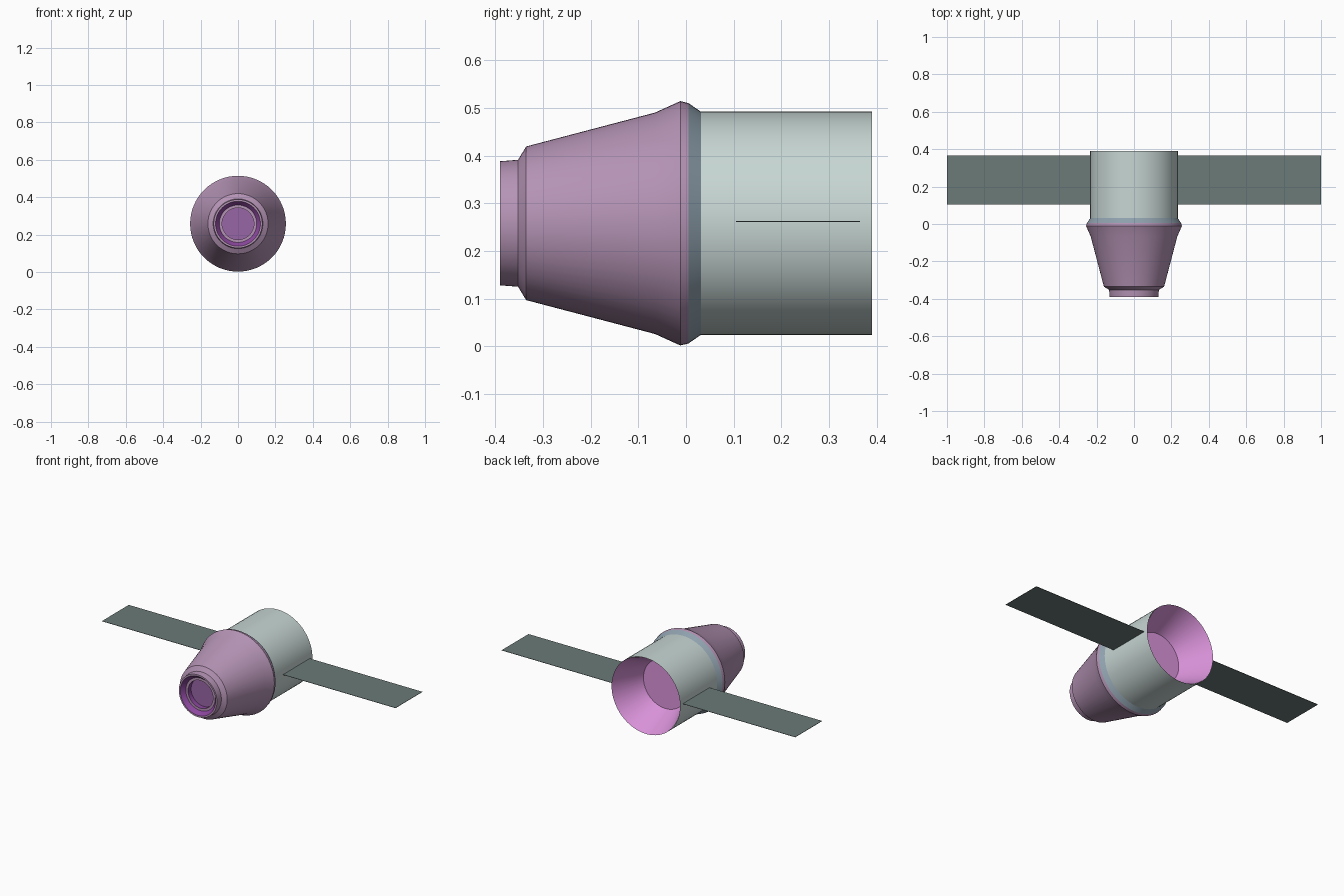
import bpy, bmesh, math

if "Cube" in bpy.data.objects:
    bpy.data.objects.remove(bpy.data.objects["Cube"])

CZ = 0.258      # height of the body axis
N = 64

def mat(name, r, g, b):
    m = bpy.data.materials.new(name)
    lin = [c / 12.92 if c <= 0.04045 else ((c + 0.055) / 1.055) ** 2.4 for c in (r, g, b)]
    m.diffuse_color = (*lin, 1)
    m.use_nodes = True
    m.node_tree.nodes["Principled BSDF"].inputs["Base Color"].default_value = m.diffuse_color
    return m

mauve = mat("mauve", 0.71, 0.58, 0.71)
purple = mat("purple", 0.60, 0.40, 0.65)
violet = mat("violet", 0.55, 0.28, 0.62)
pink = mat("pink", 0.86, 0.58, 0.86)
blue = mat("blue grey", 0.56, 0.63, 0.68)
pale = mat("pale grey green", 0.78, 0.84, 0.83)
slate = mat("slate", 0.42, 0.48, 0.47)

def lathe(name, profile, mats):
    """Spin (y, radius) points about the y axis; mats gives one material per band."""
    bm = bmesh.new()
    rings = []
    for y, r in profile:
        if r == 0:
            rings.append([bm.verts.new((0, y, CZ))] * N)
        else:
            rings.append([bm.verts.new((r * math.cos(2 * math.pi * i / N), y,
                          CZ + r * math.sin(2 * math.pi * i / N))) for i in range(N)])
    used = list(dict.fromkeys(mats))
    for k in range(len(rings) - 1):
        a, b = rings[k], rings[k + 1]
        for i in range(N):
            j = (i + 1) % N
            f = bm.faces.new(list(dict.fromkeys((a[i], b[i], b[j], a[j]))))
            f.material_index = used.index(mats[k])
    me = bpy.data.meshes.new(name)
    bm.normal_update()
    bm.to_mesh(me)
    bm.free()
    for m in used:
        me.materials.append(m)
    ob = bpy.data.objects.new(name, me)
    bpy.context.collection.objects.link(ob)
    bpy.context.view_layer.objects.active = ob
    ob.select_set(True)
    bpy.ops.object.shade_smooth_by_angle(angle=math.radians(25))
    ob.select_set(False)
    return ob

# Conical cabin with the flared shoulder
lathe("cabin", [(-0.352, 0.133), (-0.335, 0.161), (-0.065, 0.232), (-0.012, 0.256), (0.005, 0.252)],
      [mauve] * 4)
# Docking collar and recessed hatch
lathe("docking_collar", [(-0.335, 0.0), (-0.335, 0.085), (-0.365, 0.085), (-0.365, 0.10), (-0.39, 0.12),
                         (-0.39, 0.130), (-0.352, 0.133)],
      [purple, violet, mauve, violet, mauve, mauve])
# Joint band and cylindrical trunk
lathe("joint_band", [(0.005, 0.252), (0.031, 0.234)], [blue])
lathe("trunk", [(0.031, 0.234), (0.39, 0.234)], [pale])
# Trunk lining
lathe("trunk_lining", [(0.39, 0.233), (0.2, 0.15), (0.2, 0)], [pink] * 2)

# Solar panels
for side, label in ((-1, "left"), (1, "right")):
    bpy.ops.mesh.primitive_cube_add(size=1, location=(side * 0.616, 0.235, 0.262))
    p = bpy.context.object
    p.name = label + "_solar_panel"
    p.scale = (0.768, 0.26, 0.002)
    p.data.materials.append(slate)
